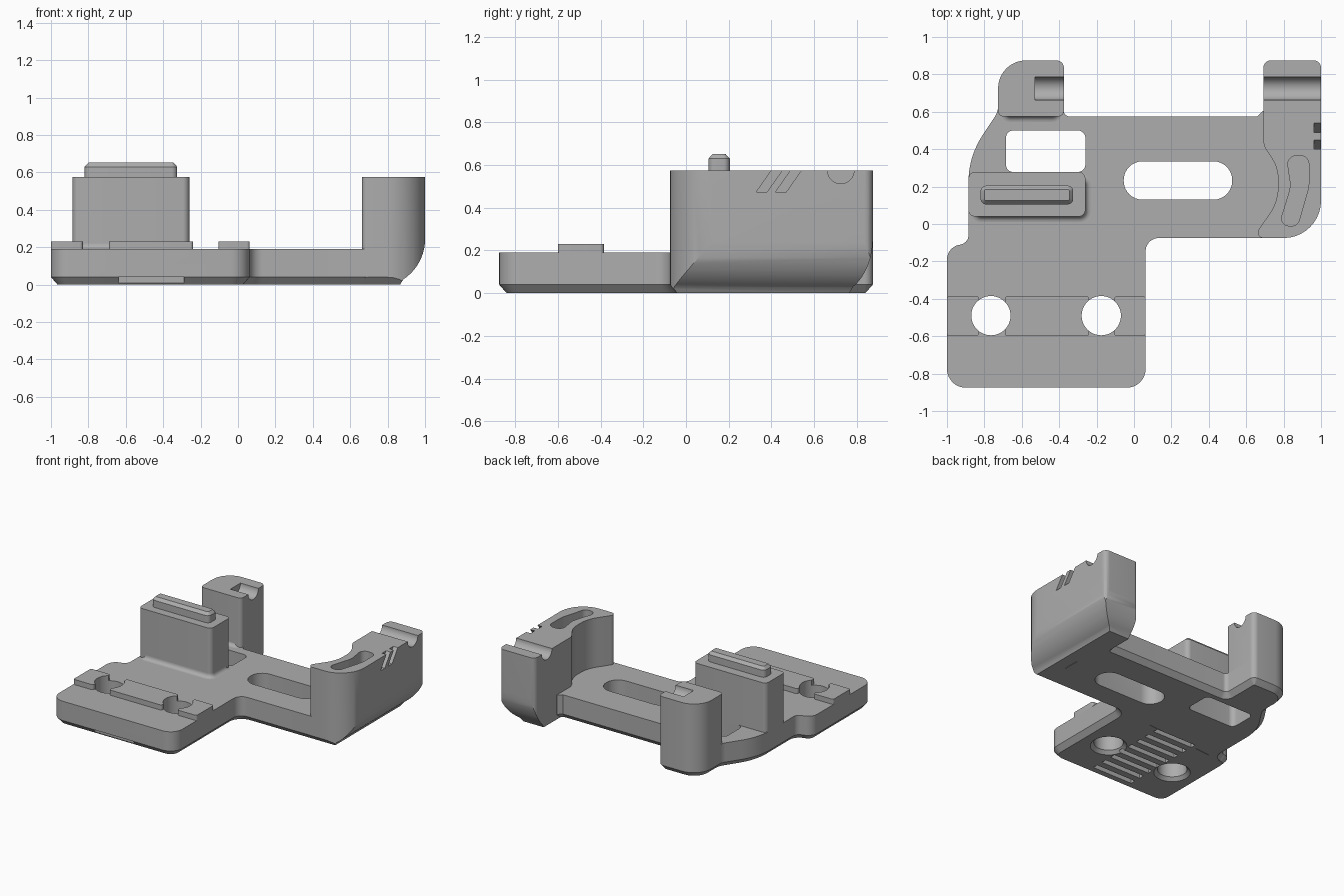
import bpy, bmesh, math
from mathutils import Vector

cube = bpy.data.objects.get("Cube")
if cube:
    bpy.data.objects.remove(cube, do_unlink=True)

grey = bpy.data.materials.new("matte_grey")
grey.use_nodes = True
grey.diffuse_color = (0.42, 0.42, 0.42, 1)
grey.node_tree.nodes["Principled BSDF"].inputs["Base Color"].default_value = (0.42, 0.42, 0.42, 1)

TOP, DECK, RAIL = 0.575, 0.19, 0.23


def rounded(corners, steps=8):
    """Closed counter-clockwise outline from (x, y, radius) corners."""
    pts = []
    for i, (x, y, r) in enumerate(corners):
        p = Vector((x, y))
        a = (Vector(corners[i - 1][:2]) - p).normalized()
        b = (Vector(corners[(i + 1) % len(corners)][:2]) - p).normalized()
        if r == 0:
            pts.append(p)
            continue
        half = a.angle(b) / 2
        centre = p + (a + b).normalized() * r / math.sin(half)
        start = p + a * r / math.tan(half) - centre
        end = p + b * r / math.tan(half) - centre
        turn = start.angle(end)
        for k in range(steps + 1):
            t = k / steps
            pts.append(centre + (start * math.sin((1 - t) * turn)
                                 + end * math.sin(t * turn)) / math.sin(turn))
    return pts


def rect(x0, x1, y0, y1, r):
    return rounded([(x0, y0, r), (x1, y0, r), (x1, y1, r), (x0, y1, r)])


def circle(x, y, r, n=48):
    return [Vector((x + r * math.cos(2 * math.pi * k / n),
                    y + r * math.sin(2 * math.pi * k / n))) for k in range(n)]


def inset(pts, d):
    """Move an outline inward by d (outward when negative)."""
    out = []
    for i, p in enumerate(pts):
        e, f = (p - pts[i - 1]).normalized(), (pts[(i + 1) % len(pts)] - p).normalized()
        n, m = Vector((-e.y, e.x)), Vector((-f.y, f.x))
        out.append(p + (n + m) * d / (1 + n.dot(m)))
    return out


def loft(name, layers, axis="z"):
    """Solid through outlines [(points, height)] stacked along an axis."""
    place = {"z": lambda a, b, h: (a, b, h),
             "y": lambda a, b, h: (a, h, b),
             "x": lambda a, b, h: (h, a, b)}[axis]
    bm = bmesh.new()
    rings = [[bm.verts.new(place(p[0], p[1], h)) for p in pts] for pts, h in layers]
    for low, high in zip(rings, rings[1:]):
        for i in range(len(low)):
            bm.faces.new((low[i - 1], low[i], high[i], high[i - 1]))
    bm.faces.new(rings[0])
    bm.faces.new(rings[-1])
    bmesh.ops.recalc_face_normals(bm, faces=bm.faces)
    mesh = bpy.data.meshes.new(name)
    bm.to_mesh(mesh)
    bm.free()
    mesh.materials.append(grey)
    obj = bpy.data.objects.new(name, mesh)
    bpy.context.collection.objects.link(obj)
    return obj


def prism(name, pts, lo, hi, axis="z"):
    return loft(name, [(pts, lo), (pts, hi)], axis)


def select(obj):
    bpy.ops.object.select_all(action="DESELECT")
    obj.select_set(True)
    bpy.context.view_layer.objects.active = obj


def cut(obj, cutters):
    for c in cutters:
        c.hide_render = True
        mod = obj.modifiers.new("cut", "BOOLEAN")
        mod.operation, mod.solver, mod.object = "DIFFERENCE", "EXACT", c
        select(obj)
        bpy.ops.object.modifier_apply(modifier=mod.name)
        bpy.data.objects.remove(c, do_unlink=True)


def hole_cutters():
    return [loft("hole_cutter", [(circle(x, -0.49, 0.14), -0.01),
                                 (circle(x, -0.49, 0.105), 0.025),
                                 (circle(x, -0.49, 0.105), 0.4)]) for x in (-0.765, -0.175)]


parts = []

# Base plate with chamfered underside
outline = rounded([
    (-1, -0.875, 0.1), (0.062, -0.875, 0.1), (0.062, -0.075, 0.07), (0.8, -0.075, 0),
    (0.8, 0.605, 0), (0.69, 0.605, 0), (0.66, 0.575, 0), (-0.375, 0.575, 0.03),
    (-0.375, 0.875, 0.04), (-0.727, 0.875, 0.15), (-0.727, 0.6, 0.1),
    (-0.885, 0.36, 0.45), (-0.885, -0.11, 0.05), (-1, -0.11, 0.08)])
plate = loft("base_plate", [(inset(outline, 0.035), 0), (outline, 0.04), (outline, DECK)])
cutters = hole_cutters()
cutters.append(prism("window_cutter", rect(-0.685, -0.26, 0.278, 0.5, 0.04), -0.1, 0.4))
cutters.append(prism("slot_cutter", rect(-0.055, 0.525, 0.13, 0.335, 0.1), -0.1, 0.4))
# Grip grooves under the plate
for i in range(9):
    y = -0.89 + i * 0.095
    cutters.append(prism("grip_cutter", rect(-0.64, -0.29, y, y + 0.042, 0), -0.05, 0.04))
cut(plate, cutters)
parts.append(plate)

# Raised rails around the two holes
for name, x0, x1 in (("right_rail", -1, -0.83), ("middle_rail", -0.69, -0.24),
                     ("left_rail", -0.105, 0.062)):
    rail = prism(name, rect(x0, x1, -0.6, -0.385, 0.015), DECK, RAIL)
    cut(rail, hole_cutters())
    parts.append(rail)

# Plug block and its tongue
parts.append(prism("plug_block", rect(-0.885, -0.26, 0.04, 0.278, 0.035), DECK, TOP))
tongue = rect(-0.82, -0.325, 0.105, 0.205, 0.03)
parts.append(loft("plug_tongue", [(tongue, TOP), (tongue, 0.63), (inset(tongue, 0.02), 0.652)]))


# Flared feet where the uprights meet the plate
def foot(name, pts):
    layers = [(inset(pts, -0.03 * (1 - math.sin(a))), DECK + 0.03 * (1 - math.cos(a)))
              for a in (k * math.pi / 12 for k in range(7))]
    parts.append(loft(name, layers))


foot("plug_foot", rect(-0.85, -0.26, 0.04, 0.245, 0.035))
foot("post_foot", rect(-0.69, -0.41, 0.576, 0.7, 0.03))

# Rear post with a blind groove in its top
post = prism("rear_post", rounded([(-0.727, 0.575, 0.03), (-0.375, 0.575, 0.03),
                                   (-0.375, 0.875, 0.04), (-0.727, 0.875, 0.15)]), DECK, TOP)
cut(post, [prism("groove_cutter", circle(0.725, TOP, 0.062), -0.53, -0.3, "x")])
parts.append(post)

# Side wall with a hollowed inner face
wall = prism("side_wall", rounded([
    (0.635, -0.075, 0.03), (1, -0.075, 0.2), (1, 0.875, 0.04), (0.692, 0.875, 0.04),
    (0.692, 0.42, 0.1), (0.77, 0.3, 0.2), (0.77, 0.12, 0.25)], 10), 0, TOP)


# Quarter-round profile swept away along the lower edges
def sweep(edge, width, height):
    arc = [(edge - width + width * math.sin(a), height * (1 - math.cos(a)) ** 0.9)
           for a in (math.radians(25 + k * 6.5) for k in range(11))]
    arc = [(arc[0][0] - 0.05, -0.05)] + arc
    return arc + [(edge + 0.1, height), (edge + 0.1, -0.05)]


cutters = [prism("outer_round_cutter", sweep(1, 0.2, 0.24), -0.3, 1.2, "y"),
           prism("back_round_cutter", sweep(0.875, 0.16, 0.25), 0.4, 1.3, "x"),
           prism("front_chamfer_cutter", [(-0.04, 0), (-0.08, 0.045), (-0.2, 0.045),
                                          (-0.2, -0.1), (-0.04, -0.1)], 0.4, 1.3, "x"),
           prism("groove_cutter", circle(0.725, TOP, 0.062), 0.5, 1.2, "x"),
           prism("pocket_cutter", rounded([
               (0.775, -0.01, 0.04), (0.875, -0.01, 0.04), (0.935, 0.2, 0.2),
               (0.935, 0.365, 0.045), (0.815, 0.365, 0.045), (0.84, 0.2, 0.15)]), 0.49, 0.7)]
# Two slanted notches on the outer face
for y in (0.33, 0.42):
    cutters.append(prism("notch_cutter", [(y, 0.475), (y + 0.05, 0.475), (y + 0.138, 0.6),
                                          (y + 0.088, 0.6)], 0.962, 1.1, "x"))
cut(wall, cutters)
parts.append(wall)

for obj in parts:
    select(obj)
    bpy.ops.object.shade_smooth_by_angle(angle=math.radians(28))
